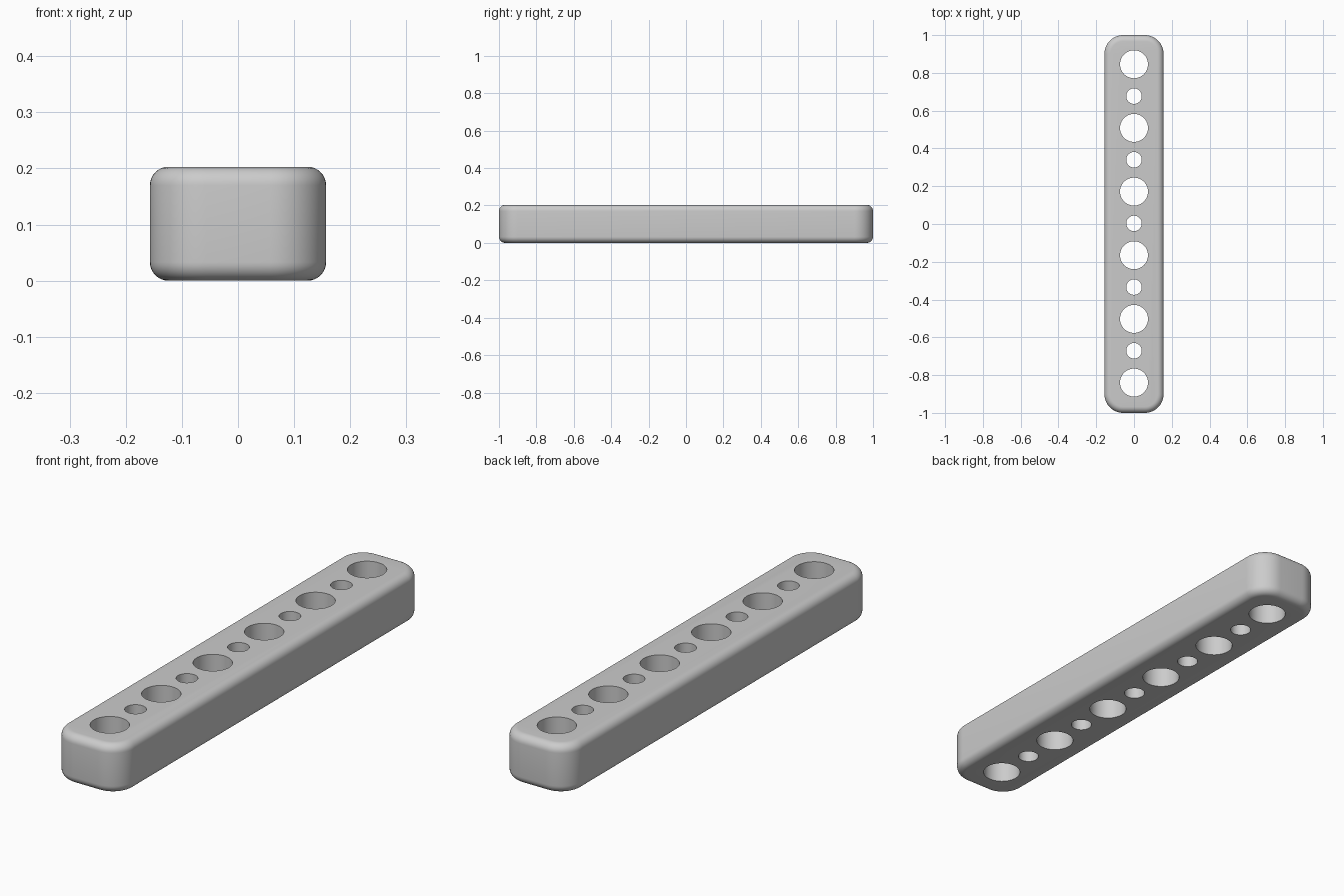
import bpy, bmesh, math
from mathutils import Matrix

default = bpy.data.objects.get("Cube")
if default:
    bpy.data.objects.remove(default, do_unlink=True)

WIDTH, LENGTH, HEIGHT = 0.314, 2.0, 0.203
CORNER, EDGE = 0.1, 0.033
PITCH, SHIFT = 0.1685, 0.003

grey = bpy.data.materials.new("plain grey")
grey.use_nodes = True
colour = (0.6, 0.6, 0.6, 1)
grey.diffuse_color = colour
grey.node_tree.nodes["Principled BSDF"].inputs["Base Color"].default_value = colour


def make_object(name, bm):
    mesh = bpy.data.meshes.new(name)
    bm.to_mesh(mesh)
    bm.free()
    obj = bpy.data.objects.new(name, mesh)
    bpy.context.collection.objects.link(obj)
    mesh.materials.append(grey)
    return obj


# Bar: box with rounded upright corners, then softened top and bottom rims
bm = bmesh.new()
bmesh.ops.create_cube(bm, size=1, matrix=Matrix.Translation((0, 0, HEIGHT / 2))
                      @ Matrix.Diagonal((WIDTH, LENGTH, HEIGHT, 1)))
upright = [e for e in bm.edges if abs(e.verts[0].co.z - e.verts[1].co.z) > 0.1]
bmesh.ops.bevel(bm, geom=upright, offset=CORNER, segments=12, profile=0.5, affect='EDGES')
rims = [e for e in bm.edges if abs(e.verts[0].co.z - e.verts[1].co.z) < 0.001]
bmesh.ops.bevel(bm, geom=rims, offset=EDGE, segments=8, profile=0.5, affect='EDGES')
bar = make_object("perforated_bar", bm)

# Row of holes: wide and narrow ones alternate along the bar
bm = bmesh.new()
for i in range(-5, 6):
    radius = 0.074 if i % 2 else 0.041
    bmesh.ops.create_cone(bm, cap_ends=True, segments=64, radius1=radius, radius2=radius,
                          depth=1, matrix=Matrix.Translation((0, i * PITCH + SHIFT, HEIGHT / 2)))
cutter = make_object("hole_cutter", bm)

cut = bar.modifiers.new("holes", 'BOOLEAN')
cut.operation = 'DIFFERENCE'
cut.solver = 'EXACT'
cut.object = cutter
bpy.ops.object.select_all(action='DESELECT')
bpy.context.view_layer.objects.active = bar
bar.select_set(True)
bpy.ops.object.modifier_apply(modifier=cut.name)
bpy.data.objects.remove(cutter, do_unlink=True)
bpy.ops.object.shade_smooth_by_angle(angle=math.radians(30))
